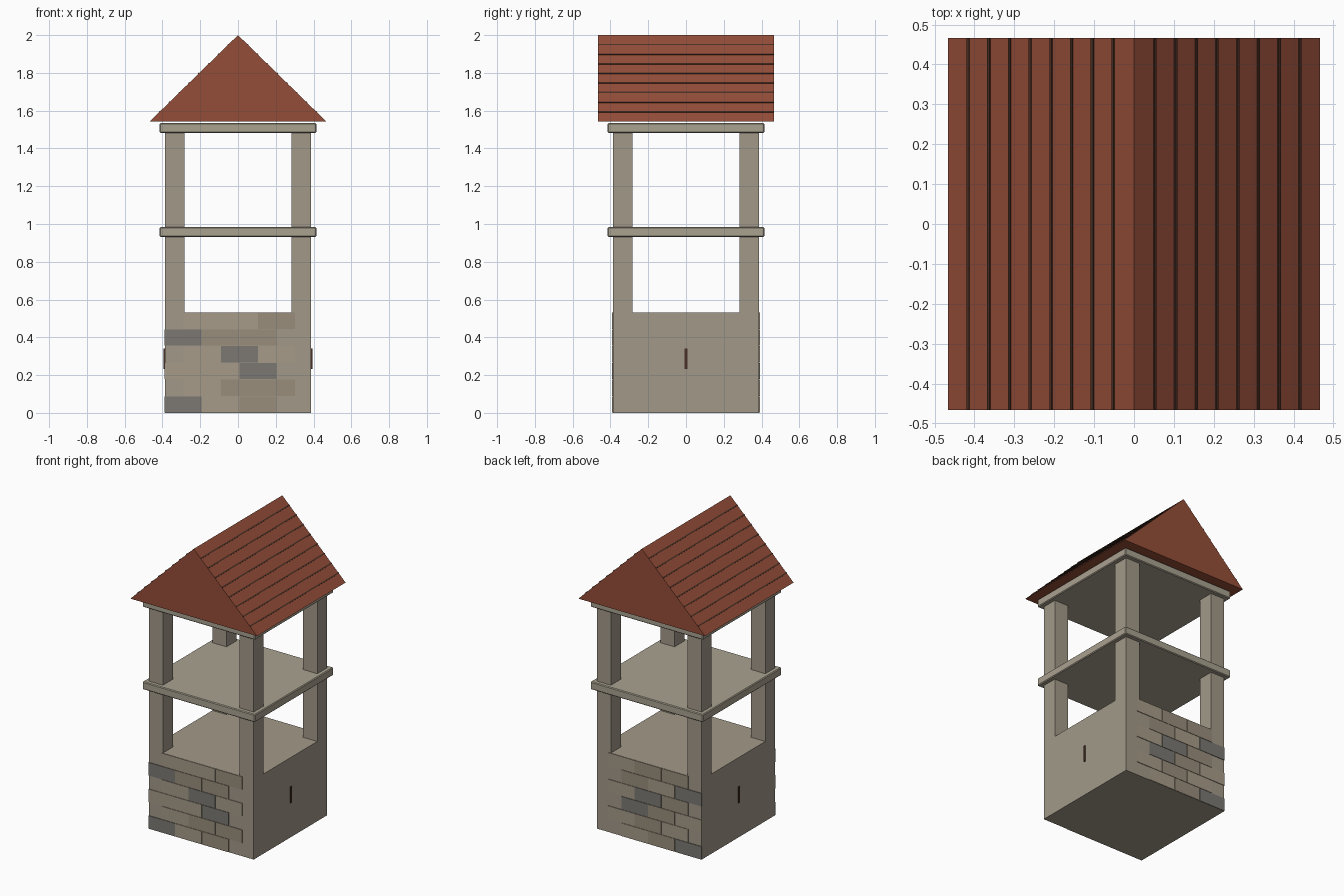
import bpy, bmesh, math, random
from mathutils import Matrix, Vector

if "Cube" in bpy.data.objects:
    bpy.data.objects.remove(bpy.data.objects["Cube"])

random.seed(4)


def material(name, rgb):
    m = bpy.data.materials.new(name)
    m.diffuse_color = (*rgb, 1)
    m.use_nodes = True
    m.node_tree.nodes["Principled BSDF"].inputs["Base Color"].default_value = m.diffuse_color
    return m


STONE = material("stone", (0.36, 0.32, 0.25))
TRIM = material("pale_stone", (0.40, 0.36, 0.28))
TILE = material("roof_tile", (0.30, 0.075, 0.04))
DARK = material("dark_wood", (0.07, 0.03, 0.018))
BRICKS = [material("brick_light", (0.38, 0.33, 0.25)),
          material("brick_warm", (0.32, 0.27, 0.20)),
          material("brick_grey", (0.20, 0.19, 0.17))]


def finish(name, bm, mat):
    bmesh.ops.recalc_face_normals(bm, faces=bm.faces)
    me = bpy.data.meshes.new(name)
    bm.to_mesh(me)
    bm.free()
    me.materials.append(mat)
    ob = bpy.data.objects.new(name, me)
    bpy.context.collection.objects.link(ob)
    return ob


def box(name, lo, hi, mat):
    lo, hi = Vector(lo), Vector(hi)
    bm = bmesh.new()
    bmesh.ops.create_cube(bm, size=1, matrix=Matrix.Translation((lo + hi) / 2)
                          @ Matrix.Diagonal((*(hi - lo), 1)))
    return finish(name, bm, mat)


def prism(name, profile, half_depth, mat):
    # x/z outline extruded along y
    bm = bmesh.new()
    face = bm.faces.new([bm.verts.new((x, -half_depth, z)) for x, z in profile])
    ext = bmesh.ops.extrude_face_region(bm, geom=[face])
    bmesh.ops.translate(bm, vec=(0, 2 * half_depth, 0),
                        verts=[v for v in ext["geom"] if isinstance(v, bmesh.types.BMVert)])
    return finish(name, bm, mat)


HALF, BASE_TOP = 0.387, 0.532

# Solid base and four corner posts
box("base", (-HALF, -HALF, 0), (HALF, HALF, BASE_TOP), STONE)
for sx in (-1, 1):
    for sy in (-1, 1):
        xs = sorted((sx * 0.283, sx * HALF))
        ys = sorted((sy * 0.283, sy * HALF))
        box("corner_post", (xs[0], ys[0], BASE_TOP), (xs[1], ys[1], 1.482), STONE)

# Middle floor and top floor slabs
for name, z in (("middle_floor", 0.932), ("top_floor", 1.482)):
    slab = box(name, (-0.415, -0.415, z), (0.415, 0.415, z + 0.052), TRIM)
    bev = slab.modifiers.new("edge", "BEVEL")
    bev.width, bev.segments = 0.005, 1

# Staggered facing bricks on front and back
row_h, brick_w = BASE_TOP / 6, 0.198
for sy in (-1, 1):
    for row in range(6):
        for i in range(3):
            x = (-0.29 if row % 2 else -0.389) + i * brick_w
            grey = (row, i) in ((0, 0), (2, 2), (3, 1), (4, 0))
            mat = BRICKS[2] if grey else BRICKS[random.randint(0, 1)]
            ys = sorted((sy * 0.38, sy * 0.391))
            box("brick", (x + 0.001, ys[0], row * row_h + 0.001),
                (x + brick_w - 0.001, ys[1], (row + 1) * row_h - 0.001), mat)

# Slit windows on the sides
for sx in (-1, 1):
    xs = sorted((sx * 0.38, sx * 0.394))
    box("slit_window", (xs[0], -0.007, 0.232), (xs[1], 0.007, 0.340), DARK)

# Gable roof with thin battens down both slopes
R, EAVE, RIDGE = 0.467, 1.543, 2.0
prism("gable_roof", [(-R, EAVE), (R, EAVE), (0, RIDGE)], R, TILE)
down = Vector((R, EAVE - RIDGE)).normalized()
out = Vector((-down.y, down.x))
for sx in (-1, 1):
    for i in range(1, 9):
        c = Vector((0, RIDGE)).lerp(Vector((R, EAVE)), i / 9)
        pts = [c + down * a + out * b for a, b in
               ((-0.004, -0.004), (0.004, -0.004), (0.004, 0.003), (-0.004, 0.003))]
        prism("roof_batten", [(sx * p.x, p.y) for p in pts], R, DARK)
